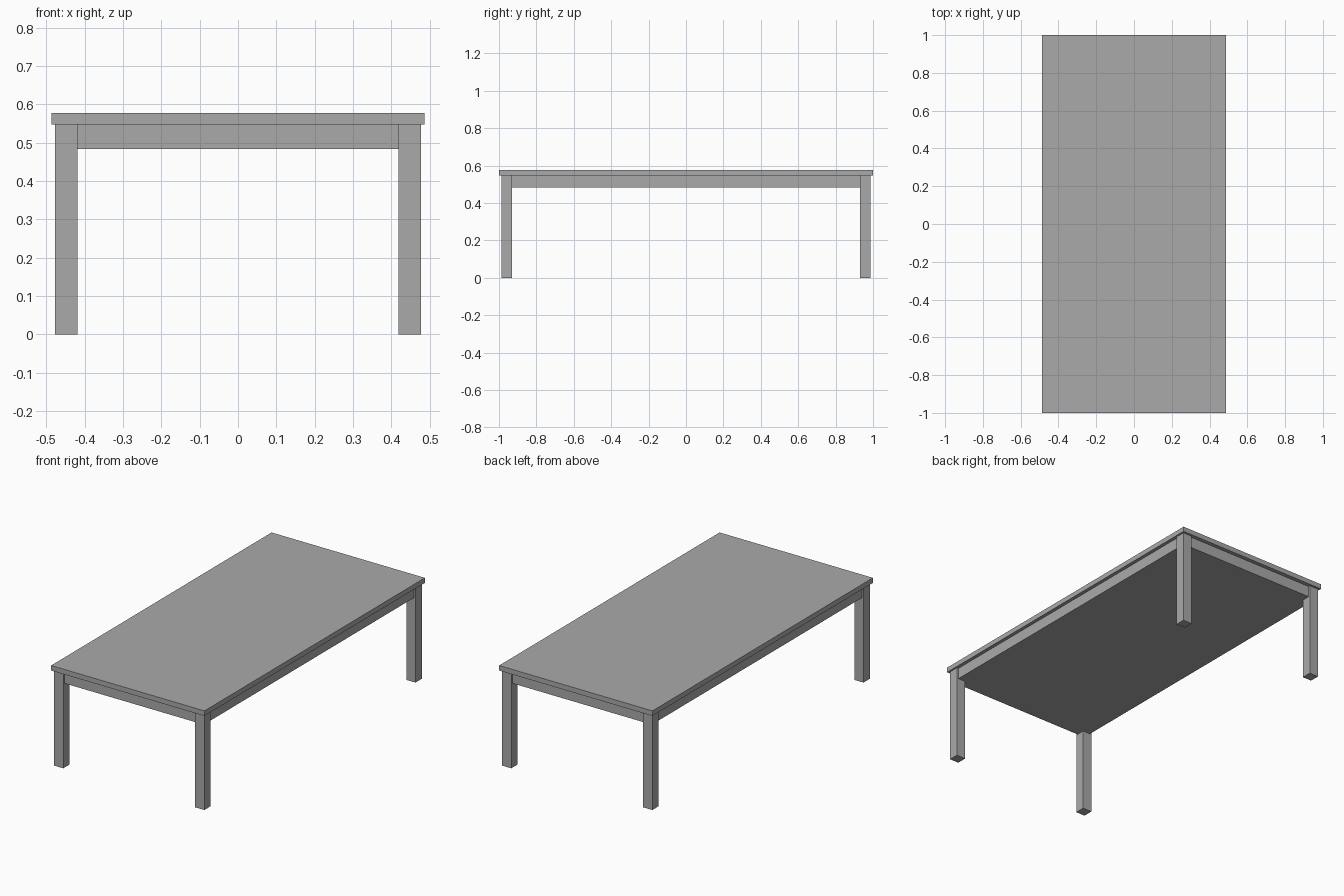
import bpy

# Remove the default cube
cube = bpy.data.objects.get("Cube")
if cube:
    bpy.data.objects.remove(cube, do_unlink=True)

# Single flat grey
grey = bpy.data.materials.new("grey")
grey.use_nodes = True
colour = (0.4, 0.4, 0.4, 1)
grey.diffuse_color = colour
grey.node_tree.nodes["Principled BSDF"].inputs["Base Color"].default_value = colour


def box(name, centre, size):
    bpy.ops.mesh.primitive_cube_add(size=1, location=centre)
    obj = bpy.context.object
    obj.name = name
    obj.scale = size
    bpy.ops.object.transform_apply(location=False, rotation=False, scale=True)
    obj.data.materials.append(grey)
    return obj


HALF_X, HALF_Y = 0.487, 1.0       # half size of the top
TOP, UNDER, APRON = 0.577, 0.548, 0.484
LEG = 0.058                       # leg thickness
LEG_X, LEG_Y = 0.477, 0.987       # outer faces of the legs
RECESS = 0.01                     # apron set back from the legs

# Table top
box("table_top", (0, 0, (TOP + UNDER) / 2), (2 * HALF_X, 2 * HALF_Y, TOP - UNDER))

# Solid apron block under the top
box("apron", (0, 0, (UNDER + APRON) / 2),
    (2 * (LEG_X - RECESS), 2 * (LEG_Y - RECESS), UNDER - APRON))

# Four square legs
for side, sx in (("left", 1), ("right", -1)):
    for end, sy in (("front", -1), ("back", 1)):
        box(f"{end}_{side}_leg",
            (sx * (LEG_X - LEG / 2), sy * (LEG_Y - LEG / 2), UNDER / 2),
            (LEG, LEG, UNDER))
